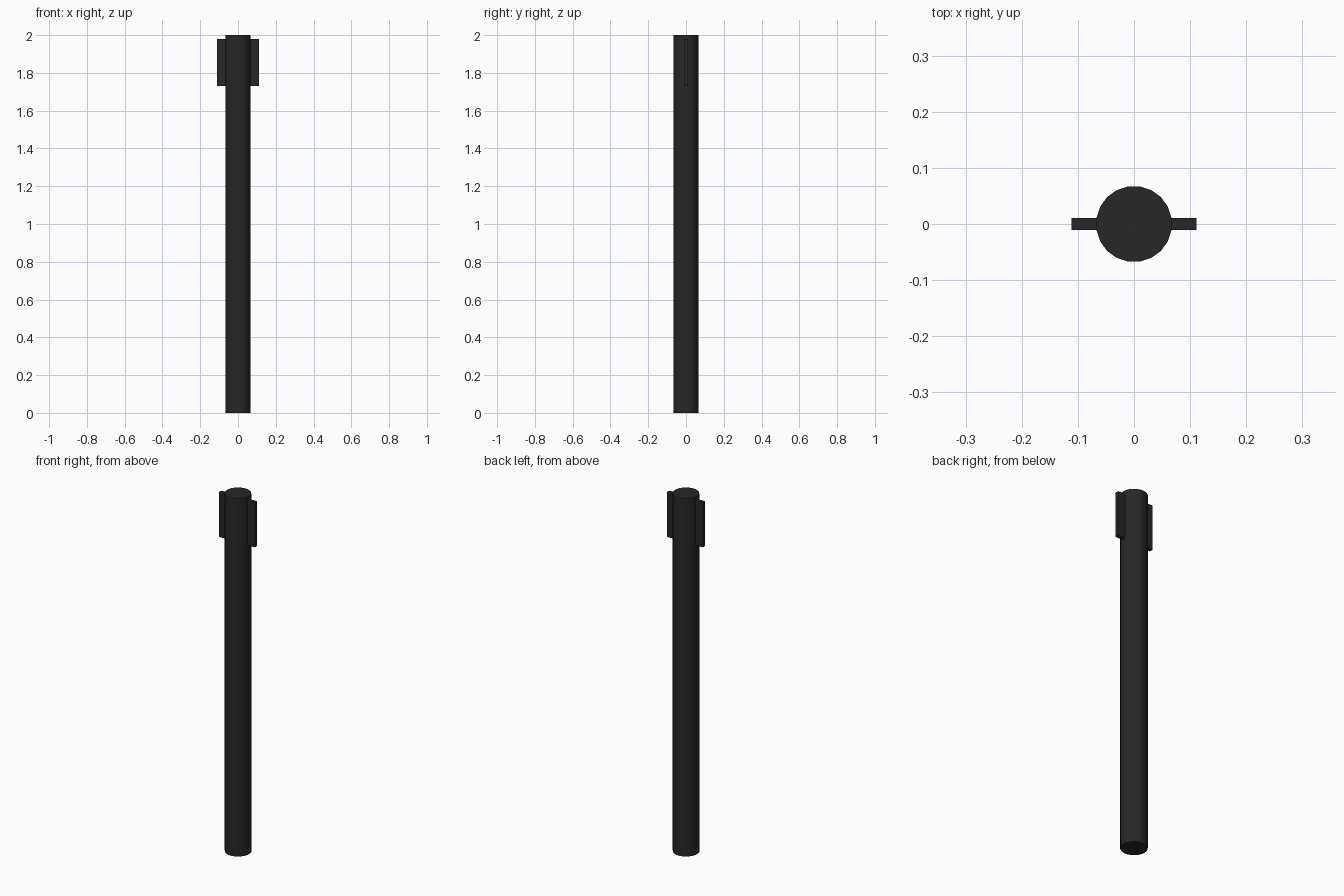
import bpy
import math

if "Cube" in bpy.data.objects:
    bpy.data.objects.remove(bpy.data.objects["Cube"])

SIDES = 20
APOTHEM = 0.067          # centre to flat side of the post
FIN_OUT = 0.111          # centre to outer edge of a fin

black = bpy.data.materials.new("black")
black.diffuse_color = (0.02, 0.02, 0.02, 1)
black.use_nodes = True
black.node_tree.nodes["Principled BSDF"].inputs["Base Color"].default_value = black.diffuse_color


def finish(obj, name):
    obj.name = name
    obj.data.materials.append(black)


# Tall post, turned so flat sides face the axes
bpy.ops.mesh.primitive_cylinder_add(
    vertices=SIDES, radius=APOTHEM / math.cos(math.pi / SIDES), depth=2,
    location=(0, 0, 1), rotation=(0, 0, math.pi / SIDES))
post = bpy.context.object
finish(post, "post")
bpy.ops.object.transform_apply(location=False, rotation=True, scale=False)
bpy.ops.object.shade_smooth_by_angle(angle=math.radians(30))

# Thin fins near the top, one on each side
for side, name in ((-1, "left_fin"), (1, "right_fin")):
    bpy.ops.mesh.primitive_cube_add(
        size=1, location=(side * (APOTHEM + FIN_OUT) / 2, 0, 1.855))
    fin = bpy.context.object
    fin.scale = (FIN_OUT - APOTHEM, 0.021, 0.25)
    finish(fin, name)
    bpy.ops.object.transform_apply(location=False, rotation=False, scale=True)
